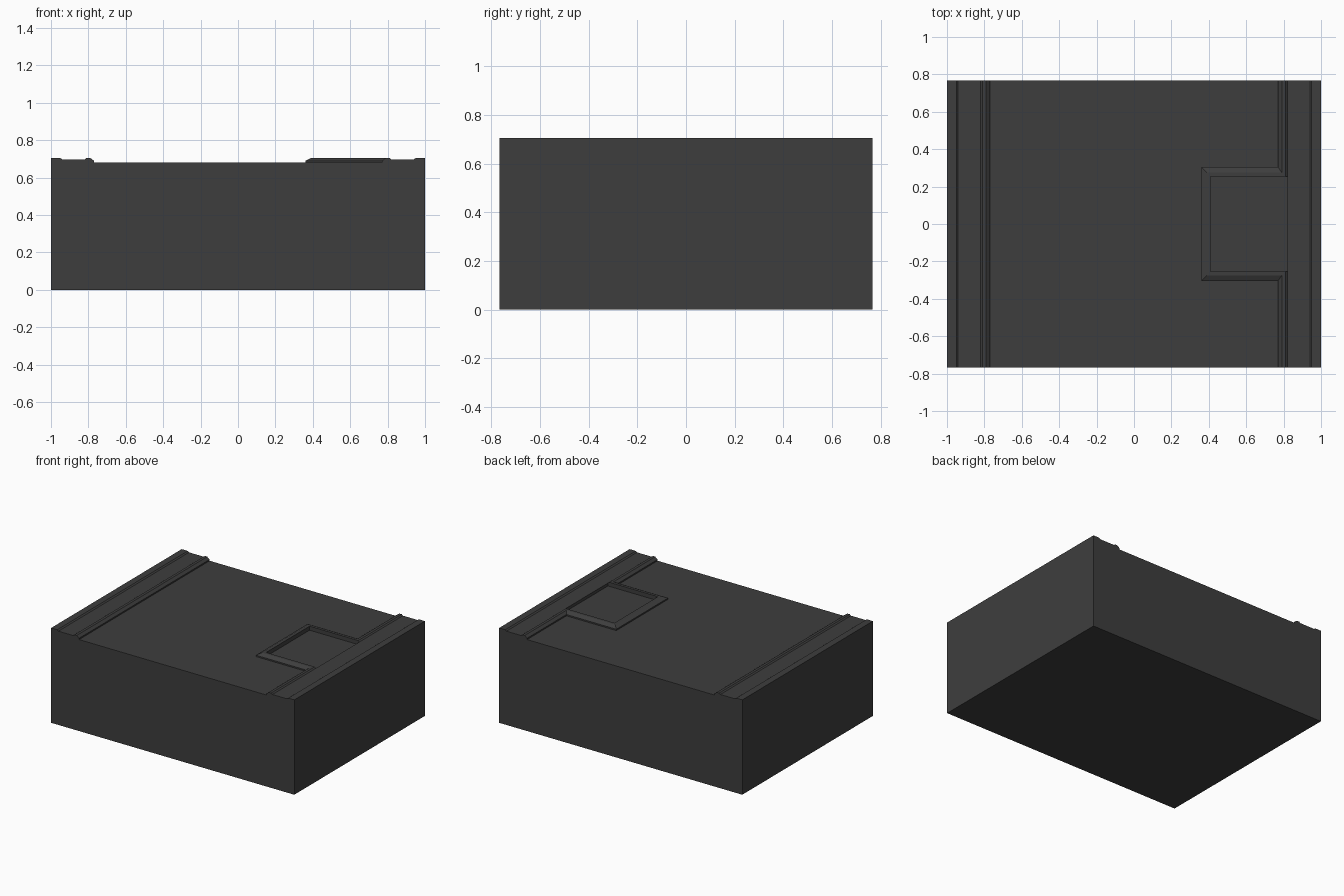
import bpy
import bmesh

if "Cube" in bpy.data.objects:
    bpy.data.objects.remove(bpy.data.objects["Cube"], do_unlink=True)

DEPTH, DECK, RIM = 0.767, 0.68, 0.705
OPEN_X0, OPEN_X1, OPEN_Y = 0.41, 0.82, 0.255

charcoal = bpy.data.materials.new("charcoal")
charcoal.use_nodes = True
colour = (0.048, 0.048, 0.048, 1)
charcoal.diffuse_color = colour
charcoal.node_tree.nodes["Principled BSDF"].inputs["Base Color"].default_value = colour


def finish(bm, name):
    bmesh.ops.recalc_face_normals(bm, faces=bm.faces)
    mesh = bpy.data.meshes.new(name)
    bm.to_mesh(mesh)
    bm.free()
    obj = bpy.data.objects.new(name, mesh)
    mesh.materials.append(charcoal)
    bpy.context.collection.objects.link(obj)
    return obj


# Solid body: cross-section with a lipped rail on each side, extruded front to back
rail = [(1, 0), (1, RIM), (0.95, RIM), (0.94, 0.697), (0.82, 0.697),
        (0.81, RIM), (0.79, RIM), (0.77, 0.69), (0.77, DECK)]
section = rail + [(-x, z) for x, z in reversed(rail)]
bm = bmesh.new()
face = bm.faces.new([bm.verts.new((x, -DEPTH, z)) for x, z in section])
result = bmesh.ops.extrude_face_region(bm, geom=[face])
moved = [v for v in result["geom"] if isinstance(v, bmesh.types.BMVert)]
bmesh.ops.translate(bm, verts=moved, vec=(0, 2 * DEPTH, 0))
body = finish(bm, "body")

# Shallow rectangular recess cut beside the rail
bm = bmesh.new()
bmesh.ops.create_cube(bm, size=1)
for v in bm.verts:
    v.co = (OPEN_X0 if v.co.x < 0 else OPEN_X1,
            -OPEN_Y if v.co.y < 0 else OPEN_Y,
            0.675 if v.co.z < 0 else 0.8)
cutter = finish(bm, "recess_cutter")
cutter.hide_render = True
cutter.hide_viewport = True
cutter.display_type = 'WIRE'
cut = body.modifiers.new("recess", 'BOOLEAN')
cut.operation = 'DIFFERENCE'
cut.solver = 'EXACT'
cut.object = cutter
bpy.context.view_layer.update()
cut_mesh = bpy.data.meshes.new_from_object(
    body.evaluated_get(bpy.context.evaluated_depsgraph_get()))
body.modifiers.clear()
body.data = cut_mesh
bpy.data.objects.remove(cutter, do_unlink=True)

# Raised three-sided frame with a sloped outer edge, running into the rail
bm = bmesh.new()
rows = []
for d, z in [(0, DECK), (0, RIM), (0.02, RIM), (0.05, 0.69), (0.05, DECK)]:
    x, y = OPEN_X0 - d, OPEN_Y + d
    path = [(0.81, -y), (x, -y), (x, y), (0.81, y)]
    rows.append([bm.verts.new((px, py, z)) for px, py in path])
for a, b in zip(rows, rows[1:] + rows[:1]):
    for i in range(3):
        bm.faces.new((a[i], a[i + 1], b[i + 1], b[i]))
for end in (0, 3):
    bm.faces.new([row[end] for row in rows])
finish(bm, "recess_frame")
